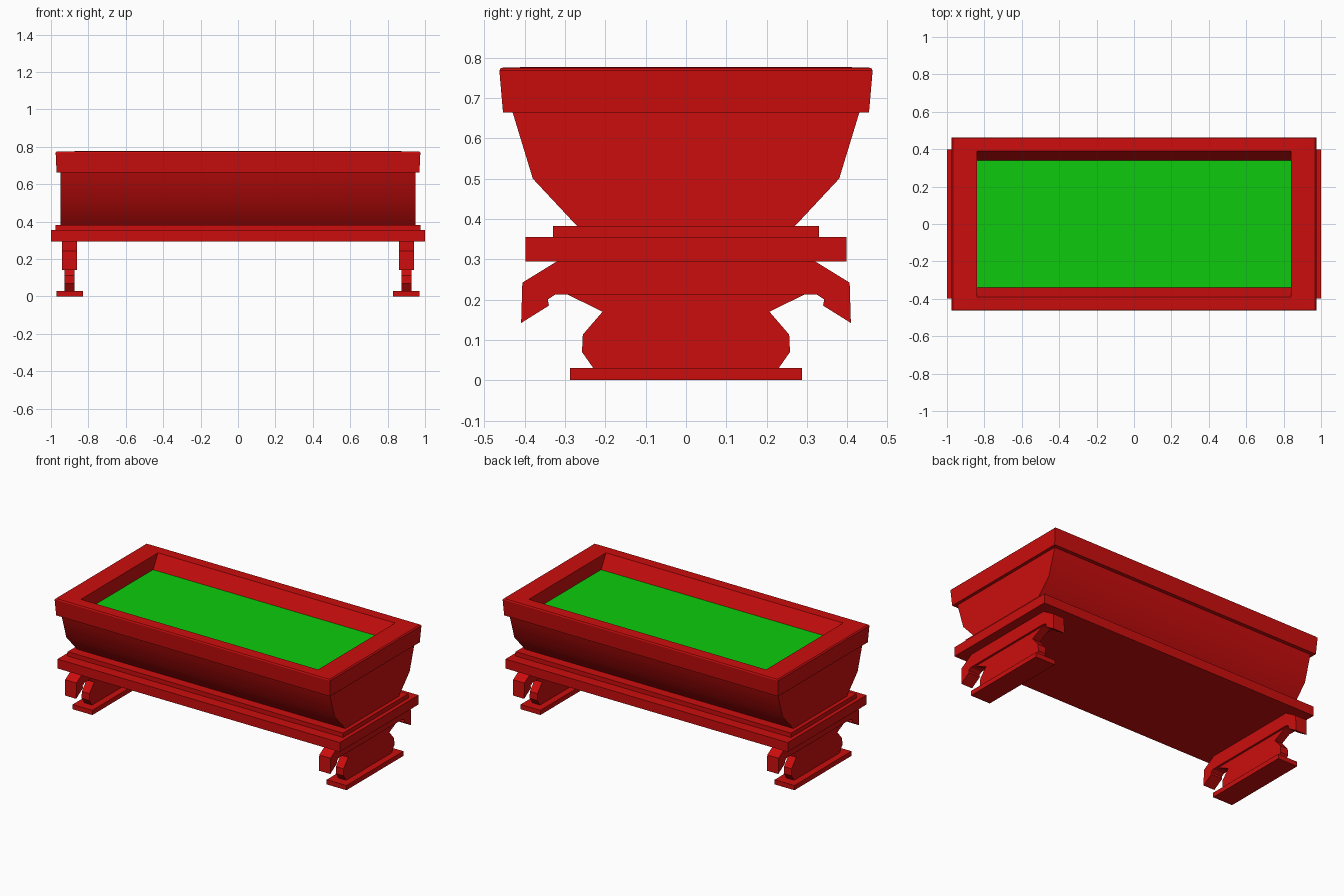
import bpy
import bmesh
from math import radians

cube = bpy.data.objects.get("Cube")
if cube:
    bpy.data.objects.remove(cube, do_unlink=True)


def make_material(name, rgb):
    mat = bpy.data.materials.new(name)
    mat.use_nodes = True
    mat.diffuse_color = (*rgb, 1)
    mat.node_tree.nodes["Principled BSDF"].inputs["Base Color"].default_value = (*rgb, 1)
    return mat


red = make_material("red", (0.6, 0.004, 0.004))
green = make_material("green", (0.004, 0.6, 0.004))


def finish(name, bm, mat):
    bmesh.ops.recalc_face_normals(bm, faces=bm.faces)
    mesh = bpy.data.meshes.new(name)
    bm.to_mesh(mesh)
    bm.free()
    mesh.materials.append(mat)
    obj = bpy.data.objects.new(name, mesh)
    bpy.context.collection.objects.link(obj)
    return obj


def extrude_profile(name, half, x0, x1, mat=red):
    """Mirror a half outline of (y, z) points and extrude it along x."""
    outline = half + [(-y, z) for y, z in reversed(half)]
    bm = bmesh.new()
    face = bm.faces.new([bm.verts.new((x0, y, z)) for y, z in outline])
    moved = bmesh.ops.extrude_face_region(bm, geom=[face])["geom"]
    verts = [v for v in moved if isinstance(v, bmesh.types.BMVert)]
    bmesh.ops.translate(bm, verts=verts, vec=(x1 - x0, 0, 0))
    return finish(name, bm, mat)


def slab(name, hx, hy, z0, z1, cx=0):
    return extrude_profile(name, [(hy, z0), (hy, z1)], cx - hx, cx + hx)


# Trough body with sloping sides
body = extrude_profile("trough_body", [(0.268, 0.38), (0.38, 0.5), (0.43, 0.664)], -0.95, 0.95)
bpy.ops.object.select_all(action="DESELECT")
body.select_set(True)
bpy.context.view_layer.objects.active = body
bpy.ops.object.shade_smooth_by_angle(angle=radians(30))

# Rim: rectangular rings joined from the underside, over the top, down to the bed
rings = [(0.94, 0.42, 0.664), (0.97, 0.454, 0.664), (0.975, 0.463, 0.768),
         (0.968, 0.459, 0.775), (0.84, 0.39, 0.777), (0.84, 0.34, 0.685)]
bm = bmesh.new()
loops = [[bm.verts.new((sx * x, sy * y, z)) for sx, sy in ((-1, -1), (1, -1), (1, 1), (-1, 1))]
         for x, y, z in rings]
for a, b in zip(loops, loops[1:]):
    for i in range(4):
        j = (i + 1) % 4
        bm.faces.new((a[i], a[j], b[j], b[i]))
bm.faces.new(loops[0])
bm.faces.new(loops[-1])
finish("rim", bm, red)

# Green bed inside the rim
extrude_profile("bed", [(0.34, 0.682), (0.34, 0.688)], -0.84, 0.84, green)

# Stepped plinth
slab("upper_plinth", 0.975, 0.33, 0.355, 0.383)
slab("lower_plinth", 1.0, 0.398, 0.295, 0.355)

# Feet at both ends
bracket = [(0.29, 0.213), (0.325, 0.212), (0.343, 0.2), (0.34, 0.185),
           (0.409, 0.142), (0.406, 0.242), (0.32, 0.295)]
post = [(0.23, 0.03), (0.258, 0.07), (0.256, 0.113), (0.207, 0.17), (0.295, 0.213)]
for side, cx in (("left", 0.9), ("right", -0.9)):
    extrude_profile(side + "_bracket", bracket, cx - 0.04, cx + 0.04)
    extrude_profile(side + "_post", post, cx - 0.027, cx + 0.027)
    slab(side + "_foot", 0.07, 0.288, 0, 0.03, cx)
